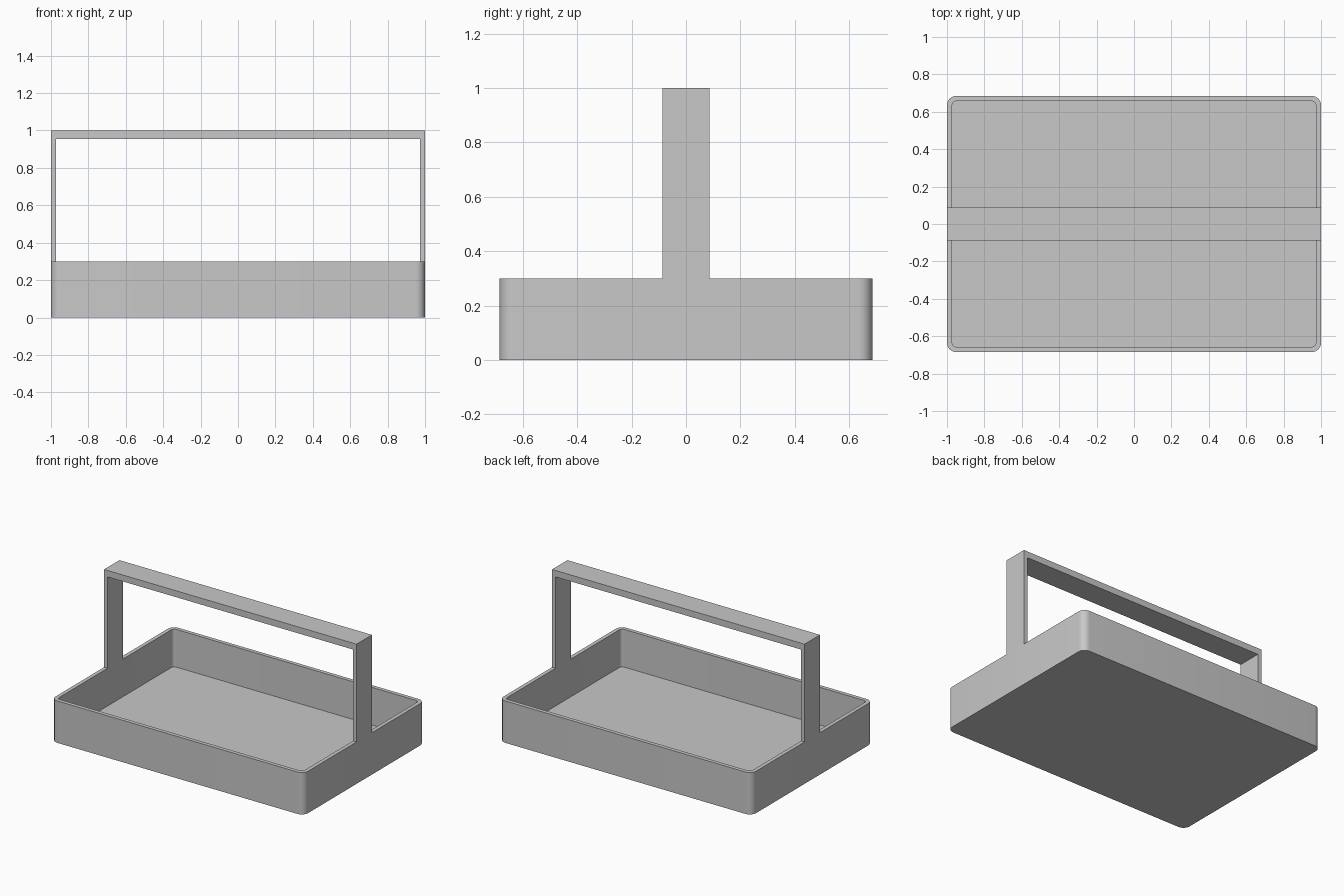
import bpy
import bmesh
from math import sin, cos, pi, radians

HALF_X, HALF_Y = 1.0, 0.685
WALL, FLOOR, RIM_Z = 0.028, 0.03, 0.30
CORNER_R, CORNER_STEPS = 0.05, 8
HANDLE_HALF_Y, HANDLE_BAR = 0.087, 0.046

cube = bpy.data.objects.get("Cube")
if cube:
    bpy.data.objects.remove(cube, do_unlink=True)

grey = bpy.data.materials.new("light grey")
grey.use_nodes = True
grey.diffuse_color = (0.58, 0.58, 0.58, 1)
grey.node_tree.nodes["Principled BSDF"].inputs["Base Color"].default_value = grey.diffuse_color


def make_object(name, bm):
    bmesh.ops.recalc_face_normals(bm, faces=bm.faces)
    mesh = bpy.data.meshes.new(name)
    bm.to_mesh(mesh)
    bm.free()
    mesh.materials.append(grey)
    obj = bpy.data.objects.new(name, mesh)
    bpy.context.collection.objects.link(obj)
    return obj


def rounded_loop(bm, inset, z):
    """Ring of vertices along a rounded rectangle, inset from the outer wall."""
    ring = []
    for i, (sx, sy) in enumerate([(1, 1), (-1, 1), (-1, -1), (1, -1)]):
        for step in range(CORNER_STEPS + 1):
            a = pi / 2 * (i + step / CORNER_STEPS)
            r = CORNER_R - inset
            ring.append(bm.verts.new((sx * (HALF_X - CORNER_R) + r * cos(a),
                                      sy * (HALF_Y - CORNER_R) + r * sin(a), z)))
    return ring


# Tray: outer wall, flat rim, inner wall, floor and underside
bm = bmesh.new()
rings = [rounded_loop(bm, inset, z) for inset, z in
         [(0, 0), (0, RIM_Z), (WALL, RIM_Z), (WALL, FLOOR)]]
for low, high in zip(rings, rings[1:]):
    for i in range(len(low)):
        j = (i + 1) % len(low)
        bm.faces.new((low[i], low[j], high[j], high[i]))
bm.faces.new(rings[0][::-1])
bm.faces.new(rings[-1])
tray = make_object("tray", bm)
bpy.context.view_layer.objects.active = tray
tray.select_set(True)
bpy.ops.object.shade_smooth_by_angle(angle=radians(30))

# Handle: flat arch standing flush on the side walls
bm = bmesh.new()
inner = HALF_X - WALL
arch = [(-HALF_X, RIM_Z), (-HALF_X, 1), (HALF_X, 1), (HALF_X, RIM_Z),
        (inner, RIM_Z), (inner, 1 - HANDLE_BAR), (-inner, 1 - HANDLE_BAR), (-inner, RIM_Z)]
face = bm.faces.new([bm.verts.new((x, -HANDLE_HALF_Y, z)) for x, z in arch])
extruded = bmesh.ops.extrude_face_region(bm, geom=[face], use_keep_orig=True)
moved = [v for v in extruded["geom"] if isinstance(v, bmesh.types.BMVert)]
bmesh.ops.translate(bm, verts=moved, vec=(0, 2 * HANDLE_HALF_Y, 0))
# Open feet, hidden where the legs meet the rim
feet = [f for f in bm.faces if all(abs(v.co.z - RIM_Z) < 1e-5 for v in f.verts)]
bmesh.ops.delete(bm, geom=feet, context="FACES_ONLY")
make_object("handle", bm)
